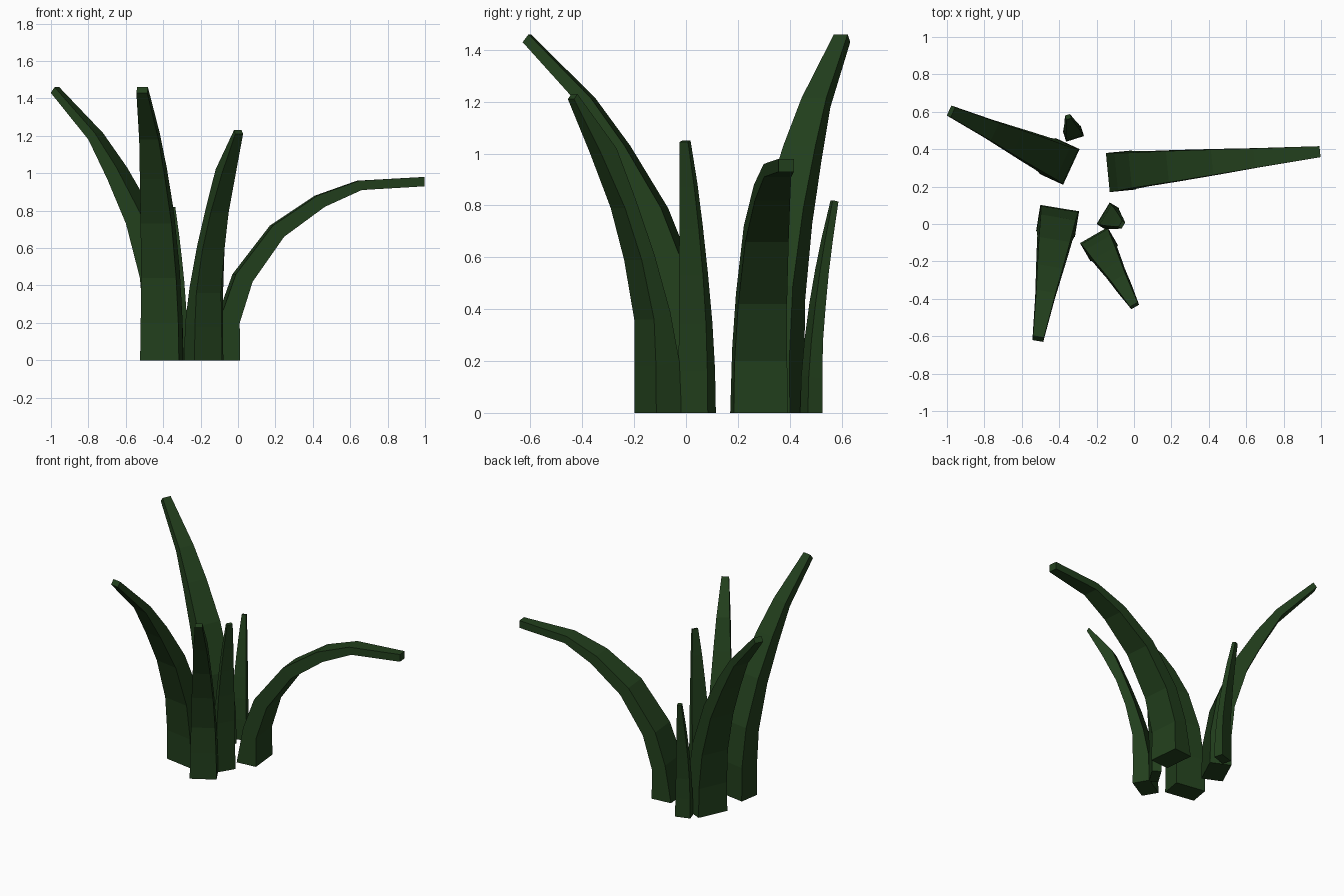
import bpy, bmesh, math

mat = bpy.data.materials.new("leaf_green")
mat.diffuse_color = (0.016, 0.05, 0.012, 1)

# width taper from base ring to tip ring
TAPER = (1, .97, .9, .8, .65, .5, .28)


def blade(name, base, heading, width, inner, outer):
    """Rectangular-section blade: inner/outer edges are (distance along heading, z)."""
    dx, dy = heading
    n = math.hypot(dx, dy)
    dx, dy = dx / n, dy / n
    bm = bmesh.new()
    rings = []
    for f, a, b in zip(TAPER, inner, outer):
        h = width * f / 2
        ring = []
        for (s, z), side in ((a, -h), (a, h), (b, h), (b, -h)):
            ring.append(bm.verts.new((base[0] + dx * s - dy * side,
                                      base[1] + dy * s + dx * side, z)))
        rings.append(ring)
    for r0, r1 in zip(rings, rings[1:]):
        for i in range(4):
            j = (i + 1) % 4
            bm.faces.new((r0[i], r0[j], r1[j], r1[i]))
    bm.faces.new(rings[0])
    bm.faces.new(rings[-1])
    bmesh.ops.recalc_face_normals(bm, faces=bm.faces)
    me = bpy.data.meshes.new(name)
    bm.to_mesh(me)
    bm.free()
    me.materials.append(mat)
    bpy.context.collection.objects.link(bpy.data.objects.new(name, me))


# two tall blades sharing one profile
tall_in = [(0, 0), (.005, .23), (.05, .49), (.17, .79), (.315, 1.03), (.45, 1.215), (.697, 1.46)]
tall_out = [(.14, 0), (.14, .2), (.165, .44), (.252, .73), (.37, .97), (.488, 1.18), (.72, 1.43)]
blade("tall_blade_back", (-.335, .305), (-.908, .419), .21, tall_in, tall_out)
blade("tall_blade_front", (-.397, .085), (-.163, -.987), .21, tall_in, tall_out)

# drooping blade on the right
blade("drooping_blade", (-.14, .275), (.995, .098), .21,
      [(0, 0), (.045, .25), (.12, .46), (.32, .72), (.56, .88), (.785, .96), (1.14, .98)],
      [(.14, 0), (.14, .2), (.21, .42), (.38, .66), (.6, .82), (.8, .91), (1.14, .93)])

# medium blade at the front
blade("medium_blade", (-.215, -.06), (.5, -.866), .17,
      [(0, 0), (.008, .2), (.045, .39), (.11, .61), (.185, .82), (.264, 1.02), (.428, 1.23)],
      [(.112, 0), (.112, .18), (.117, .36), (.167, .59), (.234, .79), (.333, 1.0), (.443, 1.21)])

# upright slim blade in the middle
blade("slim_blade", (-.165, .0575), (.855, -.52), .135,
      [(0, 0), (.003, .17), (.015, .35), (.037, .54), (.058, .72), (.08, .88), (.108, 1.05)],
      [(.06, 0), (.06, .16), (.062, .34), (.073, .53), (.088, .71), (.105, .87), (.127, 1.045)])

# small blade at the back
blade("small_blade", (-.315, .455), (-.3, .95), .1,
      [(0, 0), (.004, .14), (.016, .28), (.034, .42), (.055, .55), (.078, .67), (.112, .82)],
      [(.06, 0), (.06, .13), (.062, .27), (.075, .41), (.09, .54), (.108, .66), (.135, .815)])
